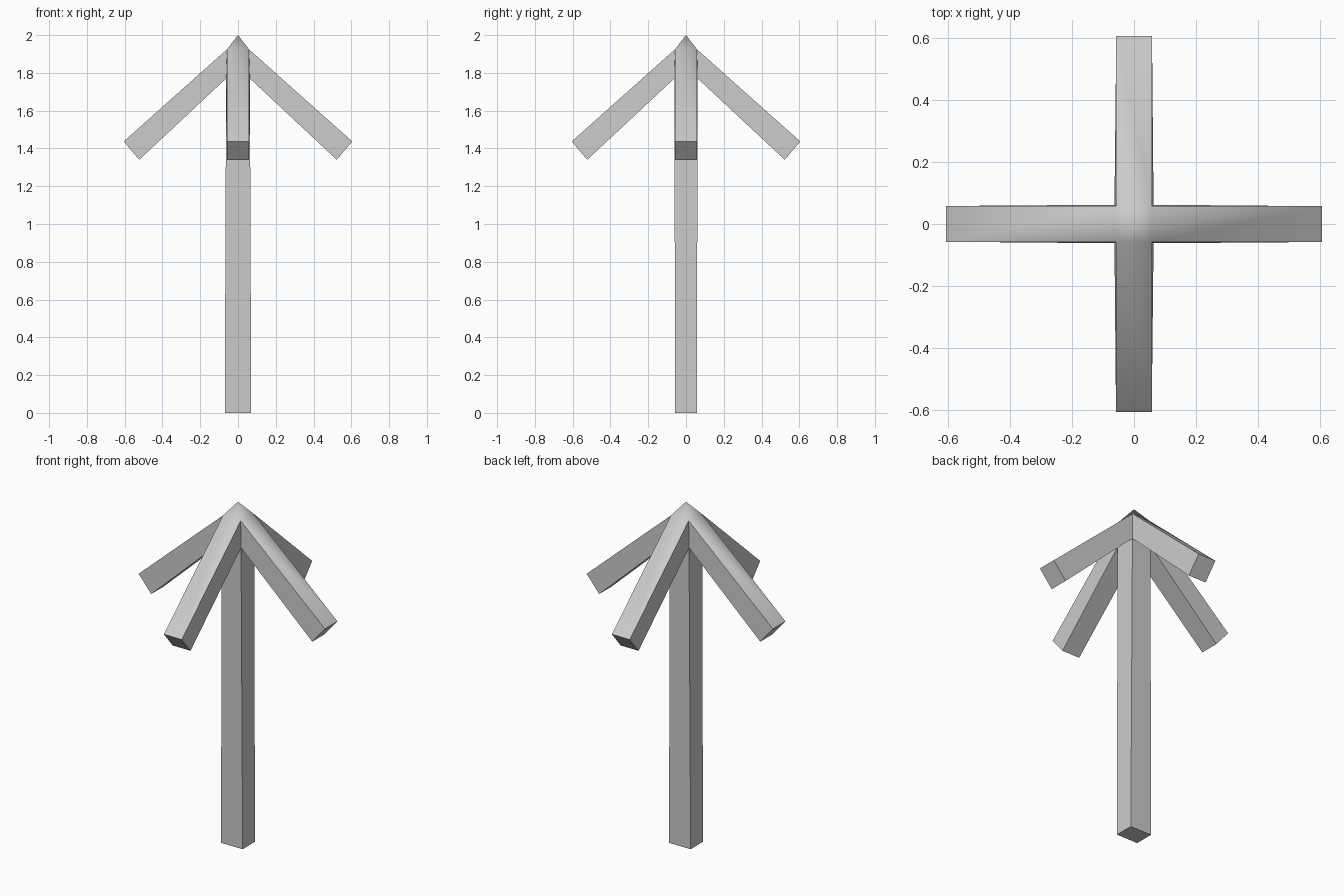
import bpy
import bmesh
from mathutils import Vector

default_cube = bpy.data.objects.get("Cube")
if default_cube:
    bpy.data.objects.remove(default_cube, do_unlink=True)

# Single light grey material
grey = bpy.data.materials.new("light_grey")
grey.use_nodes = True
colour = (0.6, 0.6, 0.6, 1)
grey.diffuse_color = colour
grey.node_tree.nodes["Principled BSDF"].inputs["Base Color"].default_value = colour

bm = bmesh.new()


def ring(half_x, half_y, z):
    corners = ((-1, -1), (1, -1), (1, 1), (-1, 1))
    return [bm.verts.new((sx * half_x, sy * half_y, z)) for sx, sy in corners]


def bridge(low, high):
    return [bm.faces.new((low[i], low[(i + 1) % 4], high[(i + 1) % 4], high[i]))
            for i in range(4)]


# Shaft and the block where the arms meet
base = ring(0.07, 0.057, 0)
neck = ring(0.063, 0.062, 1.77)
crown = ring(0.058, 0.058, 1.925)
bm.faces.new(base[::-1])
bridge(base, neck)
arm_roots = bridge(neck, crown)

# Pointed tip
tip = bm.verts.new((0, 0, 2))
for i in range(4):
    bm.faces.new((crown[i], crown[(i + 1) % 4], tip))

# Four arms drawn out and down from the block
bm.normal_update()
for root in arm_roots:
    n = root.normal
    out = Vector((round(n.x), round(n.y), 0))
    side = Vector((-out.y, out.x, 0))
    end = bmesh.ops.extrude_discrete_faces(bm, faces=[root])["faces"][0]
    mid_z = end.calc_center_median().z
    for v in end.verts:
        upper = v.co.z > mid_z
        reach, height = (0.605, 1.437) if upper else (0.523, 1.34)
        across = 0.058 if v.co.dot(side) > 0 else -0.058
        v.co = out * reach + side * across + Vector((0, 0, height))

# Rounded shading on the upper faces only
bmesh.ops.recalc_face_normals(bm, faces=bm.faces)
bm.normal_update()
for face in bm.faces:
    face.smooth = face.normal.z > 0.3

mesh = bpy.data.meshes.new("arrow_post")
bm.to_mesh(mesh)
bm.free()
mesh.materials.append(grey)
arrow = bpy.data.objects.new("arrow_post", mesh)
bpy.context.collection.objects.link(arrow)

# Crisp edges where the upper faces meet the sides
bpy.context.view_layer.objects.active = arrow
for edge in mesh.edges:
    edge.use_edge_sharp = False
smooth_edges = {}
for face in mesh.polygons:
    for key in face.edge_keys:
        smooth_edges.setdefault(key, []).append(face.use_smooth)
for edge in mesh.edges:
    edge.use_edge_sharp = not all(smooth_edges[edge.key])
